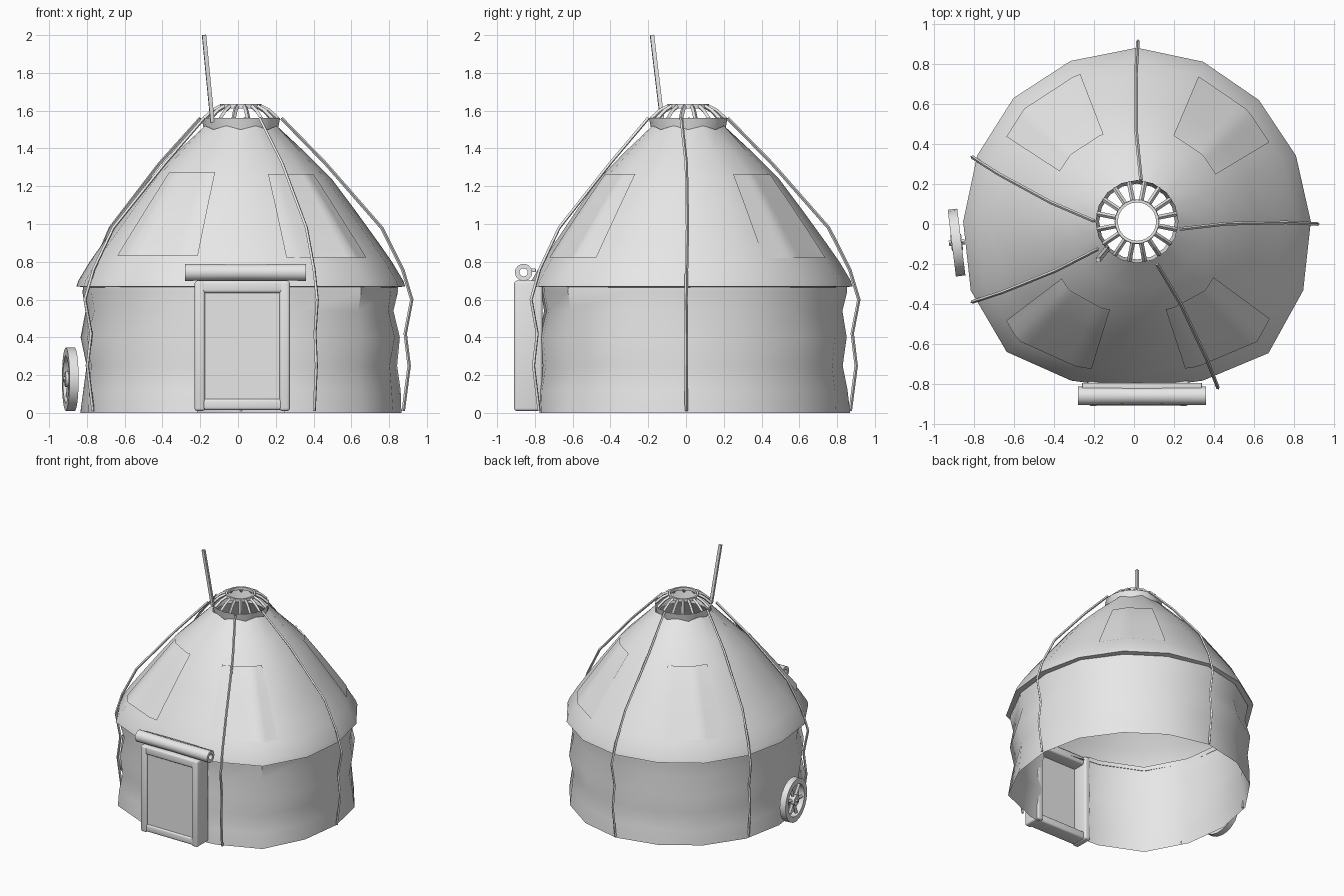
import bpy
import bmesh
from math import cos, sin, pi, radians, floor
from mathutils import Vector, Matrix

cube = bpy.data.objects.get("Cube")
if cube:
    bpy.data.objects.remove(cube)

felt = bpy.data.materials.new("pale_grey_felt")
felt.use_nodes = True
felt.diffuse_color = (0.8, 0.8, 0.8, 1)
felt.node_tree.nodes["Principled BSDF"].inputs["Base Color"].default_value = (0.8, 0.8, 0.8, 1)

CX, CY = 0.015, 0.012
SIDES = 16
STEP = 2 * pi / SIDES
# Uneven tent outline: radius factor at each corner
OUTLINE = (1, 0.99, 0.99, 0.995, 1, 1, 1.005, 0.995, 1, 1.035, 1.06, 0.99, 0.965, 0.99, 1.07, 1.035)


def add(name, data):
    ob = bpy.data.objects.new(name, data)
    bpy.context.collection.objects.link(ob)
    data.materials.append(felt)
    return ob


def finish(name, bm, angle=40):
    bmesh.ops.recalc_face_normals(bm, faces=bm.faces)
    me = bpy.data.meshes.new(name)
    bm.to_mesh(me)
    bm.free()
    for p in me.polygons:
        p.use_smooth = True
    me.set_sharp_from_angle(angle=radians(angle))
    return add(name, me)


def loft(name, rows, loop=True, wrap=False, angle=40):
    """Skin a grid of points; loop closes each row, wrap joins last row to first."""
    bm = bmesh.new()
    grid = [[bm.verts.new(p) for p in row] for row in rows]
    n = len(grid[0])
    for i in range(len(grid) - (0 if wrap else 1)):
        a, b = grid[i], grid[(i + 1) % len(grid)]
        for j in range(n if loop else n - 1):
            k = (j + 1) % n
            bm.faces.new((a[j], a[k], b[k], b[j]))
    return finish(name, bm, angle)


def polar(r, a, z):
    return Vector((CX + r * cos(a), CY + r * sin(a), z))


def ring(r, z, n=SIDES):
    return [polar(r, 2 * pi * j / n, z) for j in range(n)]


def tent_point(r, a, z):
    """Point on the uneven sixteen-sided outline; it rounds out towards the crown."""
    fade = min(1, (r - 0.2) / 0.6)
    i = floor(a / STEP + 1e-6)
    ends = [polar(r * (1 + (OUTLINE[k % SIDES] - 1) * fade), k * STEP, z) for k in (i, i + 1)]
    return ends[0].lerp(ends[1], a / STEP - i)


def box(name, x0, x1, y0, y1, z0, z1, bevel=0.0):
    bm = bmesh.new()
    bmesh.ops.create_cube(bm, size=1)
    for v in bm.verts:
        v.co = (x1 if v.co.x > 0 else x0, y1 if v.co.y > 0 else y0, z1 if v.co.z > 0 else z0)
    if bevel:
        bmesh.ops.bevel(bm, geom=bm.edges[:], offset=bevel, segments=3, profile=0.5, affect='EDGES')
    return finish(name, bm, 35)


def rods(name, paths, radius):
    """Thin four-sided rods along point paths."""
    cu = bpy.data.curves.new(name, 'CURVE')
    cu.dimensions = '3D'
    cu.bevel_depth = radius
    cu.bevel_resolution = 0
    cu.use_fill_caps = True
    for path in paths:
        sp = cu.splines.new('POLY')
        sp.points.add(len(path) - 1)
        sp.use_smooth = False
        for pt, co in zip(sp.points, path):
            pt.co = (*co, 1)
    return add(name, cu)


# Wall with soft folds, open at the doorway
WALL = [(0.85, 0), (0.84, 0.12), (0.822, 0.25), (0.845, 0.4), (0.815, 0.54), (0.835, 0.64), (0.83, 0.7)]
wall_angles = [radians(-74)] + [STEP * k for k in range(-3, 12)] + [radians(254)]
loft("wall", [[tent_point(r + 0.007 * sin(5 * a + 9 * z), a, z) for a in wall_angles] for r, z in WALL], loop=False)

# Conical roof with a turned-in eave and uneven top hem
ROOF = [(0.87, 0.67), (0.86, 0.70), (0.80, 0.80), (0.73, 0.90), (0.60, 1.08), (0.48, 1.24), (0.34, 1.38), (0.205, 1.50)]
roof_rows = [[tent_point(r, STEP * j, z) for j in range(SIDES)] for r, z in [(0.83, 0.665)] + ROOF]
for p in roof_rows[-1][1::2]:
    p.z += 0.02
loft("roof", roof_rows)


def roof_height(r):
    for (r0, z0), (r1, z1) in zip(ROOF, ROOF[1:]):
        if r1 <= r <= r0:
            return z0 + (z1 - z0) * (r0 - r) / (r0 - r1)


# Four thin roof patches following the facets
for name, mid, lift in (("back_left", 49, 0.012), ("back_right", 129, 0.015),
                        ("front_right", 235, 0.025), ("front_left", 306, 0.015)):
    rows = []
    for r in (0.47, 0.48, 0.60, 0.73, 0.795):
        angles = [radians(mid - 18 + 36 * j / 12) for j in range(13)]
        rows.append([tent_point(r, a, roof_height(r) + lift) for a in angles])
    loft(name + "_roof_patch", rows, loop=False)

# Crown: collar, sloping spokes and a small top ring
loft("crown_collar", [ring(0.19, 1.47), ring(0.208, 1.56)])
spokes = []
for j in range(SIDES):
    a = STEP * (j + 0.5)
    spokes.append([polar(0.2, a, 1.555), polar(0.15, a, 1.6), polar(0.105, a, 1.623)])
rods("crown_spokes", spokes, 0.012)
loft("crown_ring", [ring(0.112, 1.612, 24), ring(0.11, 1.635, 24), ring(0.096, 1.635, 24), ring(0.096, 1.612, 24)], wrap=True)

# Leaning stove pipe
rods("stove_pipe", [[(-0.135, -0.125, 1.54), (-0.18, -0.18, 2.0)]], 0.015)

# Tie ropes: fraction of the way out from crown to wall, with height
ROPE = [(0, 1.56), (0.34, 1.32), (0.77, 0.98), (0.93, 0.76), (1, 0.6), (0.95, 0.42), (0.98, 0.25), (0.935, 0.01)]
ENDS = (((0.23, -0.025), (0.92, 0)), ((0.035, 0.22), (0.02, 0.915)), ((-0.2, 0.015), (-0.81, 0.335)),
        ((-0.18, -0.125), (-0.81, -0.39)), ((0.115, -0.2), (0.42, -0.82)))
ropes = []
for start, end in ENDS:
    s, e = Vector(start), Vector(end)
    side = Vector((s.y - e.y, e.x - s.x)) * 0.03
    path = []
    for t, z in ROPE:
        p = s.lerp(e, t) + side * sin(pi * t)
        path.append((p.x, p.y, z))
    ropes.append(path)
rods("tie_ropes", ropes, 0.009)

# Door frame and recessed panel
for name, x0, x1 in (("right", -0.23, -0.175), ("left", 0.22, 0.275)):
    box(name + "_door_jamb", x0, x1, -0.91, -0.76, 0.01, 0.7, 0.015)
box("door_lintel", -0.22, 0.265, -0.908, -0.78, 0.635, 0.7, 0.015)
box("door_threshold", -0.22, 0.265, -0.905, -0.78, 0.015, 0.075, 0.015)
box("door_panel", -0.18, 0.225, -0.895, -0.88, 0.06, 0.65)

# Rolled-up door flap, with a strip tying it to the roof
roll_rows = []
for x, r in ((-0.28, 0.022), (-0.28, 0.046), (0.04, 0.043), (0.36, 0.046), (0.36, 0.022)):
    roll_rows.append([(x, -0.86 + r * cos(2 * pi * j / 14), 0.744 + r * sin(2 * pi * j / 14)) for j in range(14)])
loft("door_roll", roll_rows, wrap=True, angle=45)
box("door_roll_strap", -0.26, 0.34, -0.83, -0.795, 0.745, 0.765, 0.004)

# Spoked wheel leaning on the right side
wheel_turn = Matrix.Translation((-0.888, -0.093, 0.178)) @ Matrix.Rotation(radians(7), 4, 'Z')


def wheel_ring(name, outer, inner, half, n):
    rows = []
    for r, x in ((outer, -half), (outer, half), (inner, half), (inner, -half)):
        rows.append([wheel_turn @ Vector((x, r * cos(2 * pi * j / n), r * sin(2 * pi * j / n))) for j in range(n)])
    loft(name, rows, wrap=True)


wheel_ring("wheel_rim", 0.168, 0.125, 0.024, 20)
wheel_ring("wheel_hub", 0.04, 0.012, 0.028, 12)
wheel_spokes = []
for j in range(6):
    a = 2 * pi * j / 6 + 0.2
    wheel_spokes.append([wheel_turn @ Vector((0, r * cos(a), r * sin(a))) for r in (0.025, 0.135)])
rods("wheel_spokes", wheel_spokes, 0.014)
rods("wheel_axle", [[wheel_turn @ Vector((x, 0, 0)) for x in (-0.038, 0.04)]], 0.014)
